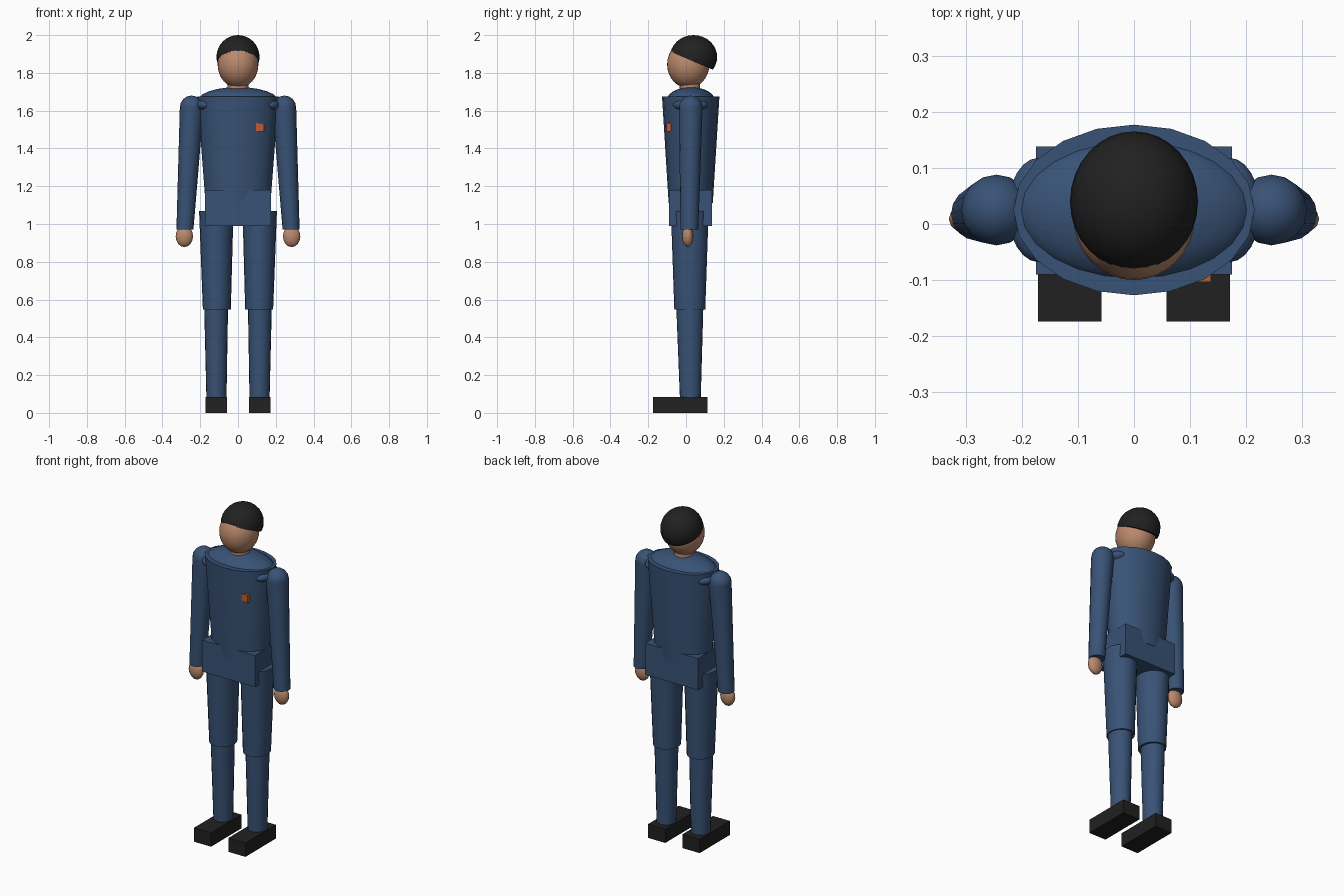
import bpy, bmesh, math
from mathutils import Vector, Matrix

cube = bpy.data.objects.get("Cube")
if cube:
    bpy.data.objects.remove(cube, do_unlink=True)


def material(name, rgb):
    m = bpy.data.materials.new(name)
    m.use_nodes = True
    m.diffuse_color = (*rgb, 1)
    m.node_tree.nodes["Principled BSDF"].inputs["Base Color"].default_value = (*rgb, 1)
    return m


BLUE = material("blue cloth", (0.04, 0.085, 0.18))
SKIN = material("skin", (0.5, 0.25, 0.15))
BLACK = material("black", (0.015, 0.015, 0.015))
ORANGE = material("orange badge", (0.5, 0.11, 0.03))
MID_Y = 0.025  # body centre line in depth


def finish(name, bm, mat, smooth=True):
    bmesh.ops.recalc_face_normals(bm, faces=bm.faces)
    mesh = bpy.data.meshes.new(name)
    bm.to_mesh(mesh)
    bm.free()
    mesh.materials.append(mat)
    ob = bpy.data.objects.new(name, mesh)
    bpy.context.collection.objects.link(ob)
    if smooth:
        bpy.ops.object.select_all(action='DESELECT')
        ob.select_set(True)
        bpy.context.view_layer.objects.active = ob
        bpy.ops.object.shade_smooth_by_angle(angle=math.radians(40))
    return ob


def box(name, low, high, mat):
    low, high = Vector(low), Vector(high)
    bm = bmesh.new()
    bmesh.ops.create_cube(bm, size=1, matrix=Matrix.Translation((low + high) / 2)
                          @ Matrix.Diagonal((*(high - low), 1)))
    return finish(name, bm, mat, False)


def ellipsoid(name, centre, radii, mat, segments=24, cut=None):
    """Ellipsoid, optionally cut by a (point, normal) plane that removes the lower side."""
    bm = bmesh.new()
    bmesh.ops.create_uvsphere(bm, u_segments=segments, v_segments=segments // 2, radius=1,
                              matrix=Matrix.Translation(centre) @ Matrix.Diagonal((*radii, 1)))
    if cut:
        bmesh.ops.bisect_plane(bm, geom=bm.verts[:] + bm.edges[:] + bm.faces[:],
                               plane_co=cut[0], plane_no=cut[1], clear_inner=True)
        bmesh.ops.holes_fill(bm, edges=[e for e in bm.edges if e.is_boundary])
    return finish(name, bm, mat)


def tube(name, bottom, top, r_bottom, r_top, mat, sides=16):
    """Closed tapered tube; radii are (x, y) pairs, ends stay level."""
    bm = bmesh.new()
    rings = []
    for c, r in ((bottom, r_bottom), (top, r_top)):
        angles = [2 * math.pi * i / sides for i in range(sides)]
        rings.append([bm.verts.new((c[0] + r[0] * math.sin(a), c[1] + r[1] * math.cos(a), c[2]))
                      for a in angles])
        bm.faces.new(rings[-1])
    for i in range(sides):
        j = (i + 1) % sides
        bm.faces.new((rings[0][i], rings[0][j], rings[1][j], rings[1][i]))
    return finish(name, bm, mat)


# Trunk
tube("torso", (0, MID_Y, 1.11), (0, MID_Y, 1.675), (0.172, 0.117), (0.215, 0.152), BLUE, 20)
ellipsoid("shoulder_yoke", (0, MID_Y, 1.65), (0.215, 0.13, 0.075), BLUE)
box("pelvis", (-0.175, -0.09, 0.99), (0.175, 0.138, 1.18), BLUE)
box("chest_badge", (0.094, -0.103, 1.49), (0.137, -0.08, 1.535), ORANGE)

# Head
tube("neck", (0, 0.02, 1.68), (0, 0.02, 1.78), (0.055, 0.055), (0.055, 0.055), SKIN)
ellipsoid("head", (0, 0.012, 1.845), (0.108, 0.112, 0.125), SKIN, 32)
front, back = Vector((0, -0.083, 1.912)), Vector((0, 0.135, 1.82))
slope = back - front
ellipsoid("hair", (0, 0.04, 1.884), (0.114, 0.125, 0.116), BLACK, 32,
          cut=(front, Vector((0, -slope.z, slope.y)).normalized()))

# Limbs
for side, s in (("left", 1), ("right", -1)):
    ellipsoid(side + "_armpit_pad", (s * 0.17, MID_Y, 1.63), (0.055, 0.093, 0.035), BLUE)
    ellipsoid(side + "_shoulder", (s * 0.245, MID_Y, 1.617), (0.063, 0.063, 0.063), BLUE, 16)
    tube(side + "_sleeve", (s * 0.281, 0.018, 0.97), (s * 0.245, MID_Y, 1.617),
         (0.045, 0.047), (0.063, 0.063), BLUE)
    ellipsoid(side + "_hand", (s * 0.284, 0.009, 0.935), (0.046, 0.03, 0.057), SKIN, 16)
    tube(side + "_thigh", (s * 0.112, 0.02, 0.548), (s * 0.115, 0.02, 1.068),
         (0.074, 0.082), (0.091, 0.1), BLUE, 20)
    tube(side + "_shin", (s * 0.114, 0.023, 0.07), (s * 0.116, 0.02, 0.6),
         (0.053, 0.055), (0.064, 0.073), BLUE, 20)
    box(side + "_shoe", (s * 0.1145 - 0.057, -0.174, 0), (s * 0.1145 + 0.057, 0.115, 0.083), BLACK)
